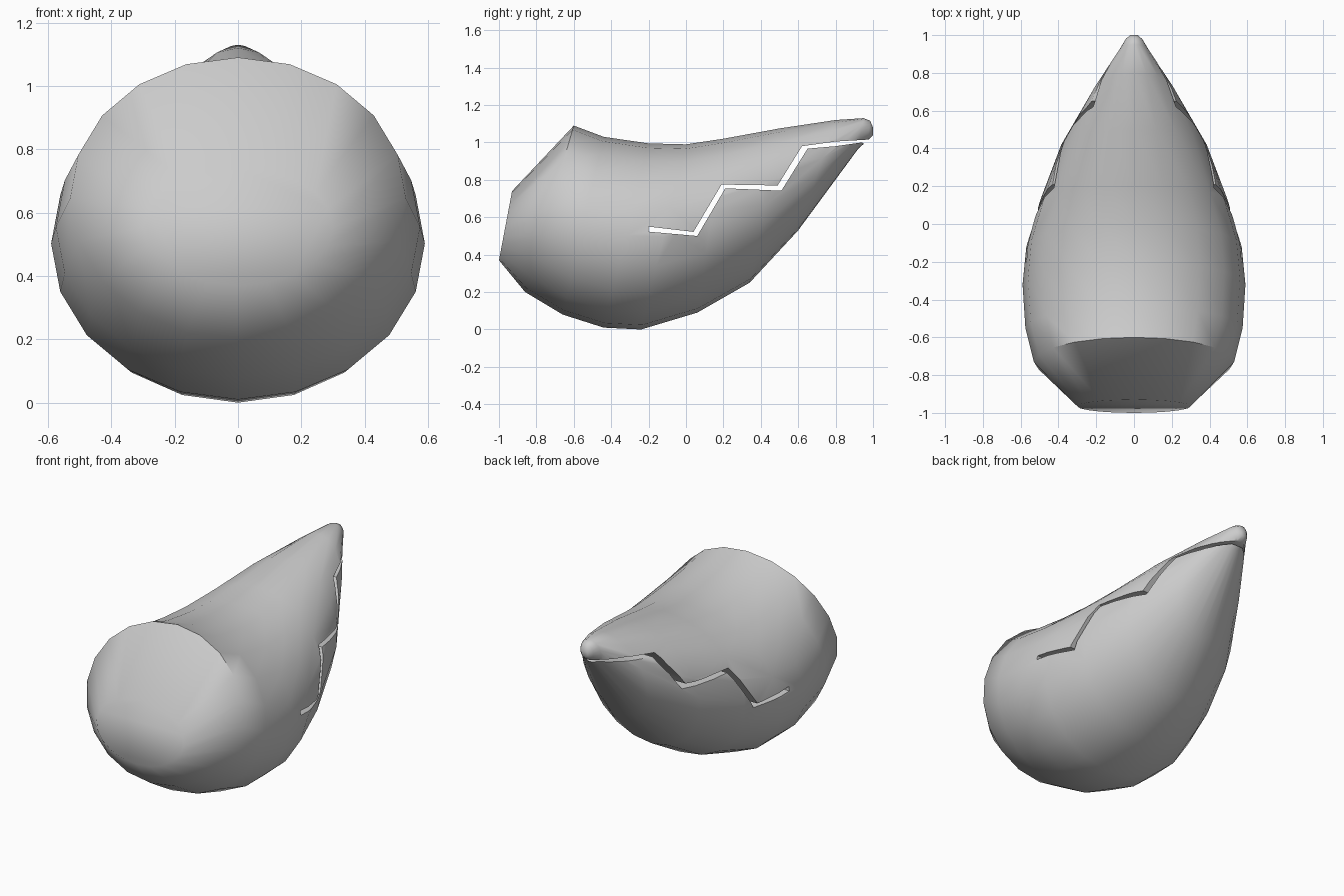
import bpy, bmesh
from math import sin, cos, pi

if "Cube" in bpy.data.objects:
    bpy.data.objects.remove(bpy.data.objects["Cube"])

SIDES = 20


def make_object(name, bm):
    bmesh.ops.recalc_face_normals(bm, faces=bm.faces)
    mesh = bpy.data.meshes.new(name)
    bm.to_mesh(mesh)
    bm.free()
    obj = bpy.data.objects.new(name, mesh)
    bpy.context.collection.objects.link(obj)
    return obj


def loft(name, stations):
    """Skin tilted elliptical rings: (bottom y, z, top y, z, half width)."""
    bm = bmesh.new()
    rings = []
    for yb, zb, yt, zt, w in stations:
        ring = []
        for i in range(SIDES):
            a = 2 * pi * i / SIDES
            t = (1 - cos(a)) / 2
            ring.append(bm.verts.new((w * sin(a), yb + (yt - yb) * t, zb + (zt - zb) * t)))
        rings.append(ring)
    for r, s in zip(rings, rings[1:]):
        for i in range(SIDES):
            j = (i + 1) % SIDES
            bm.faces.new((r[i], r[j], s[j], s[i]))
    bm.faces.new(rings[0])
    bm.faces.new(rings[-1])
    return make_object(name, bm)


def side_prism(name, outline, half_width):
    """Extrude a y,z outline across x."""
    bm = bmesh.new()
    face = bm.faces.new([bm.verts.new((-half_width, y, z)) for y, z in outline])
    out = bmesh.ops.extrude_face_region(bm, geom=[face])
    verts = [v for v in out["geom"] if isinstance(v, bmesh.types.BMVert)]
    bmesh.ops.translate(bm, verts=verts, vec=(2 * half_width, 0, 0))
    return make_object(name, bm)


# Rounded body, from the slanted front cap to the pointed tip
body = loft("body", [
    (-1.00, 0.37, -0.93, 0.74, 0.30),
    (-0.86, 0.20, -0.60, 1.09, 0.53),
    (-0.66, 0.08, -0.44, 1.03, 0.575),
    (-0.44, 0.01, -0.20, 0.995, 0.59),
    (-0.24, 0.00, 0.00, 0.99, 0.57),
    (0.06, 0.09, 0.20, 1.02, 0.495),
    (0.34, 0.25, 0.50, 1.075, 0.385),
    (0.60, 0.53, 0.80, 1.12, 0.215),
    (0.92, 0.965, 0.95, 1.13, 0.07),
    (0.97, 1.01, 0.985, 1.115, 0.045),
    (1.00, 1.04, 1.00, 1.08, 0.02),
])

# Zigzag slit running right through the body
lower_lip = [(-0.2, 0.523), (0.06, 0.50), (0.21, 0.755), (0.51, 0.742),
             (0.65, 0.967), (0.80, 0.98), (0.94, 1.00), (1.1, 0.90)]
upper_lip = [(1.1, 1.015), (0.97, 1.015), (0.80, 1.005), (0.62, 0.98),
             (0.49, 0.77), (0.19, 0.775), (0.04, 0.522), (-0.2, 0.55)]
slit = side_prism("slit_cutter", lower_lip + upper_lip, 1.0)

cut = body.modifiers.new("slit", "BOOLEAN")
cut.operation = "DIFFERENCE"
cut.solver = "EXACT"
cut.object = slit

bpy.context.view_layer.objects.active = body
body.select_set(True)
bpy.ops.object.modifier_apply(modifier=cut.name)
bpy.data.objects.remove(slit, do_unlink=True)

# Smooth skin with sharp lips
bpy.ops.object.shade_smooth_by_angle(angle=0.9)
